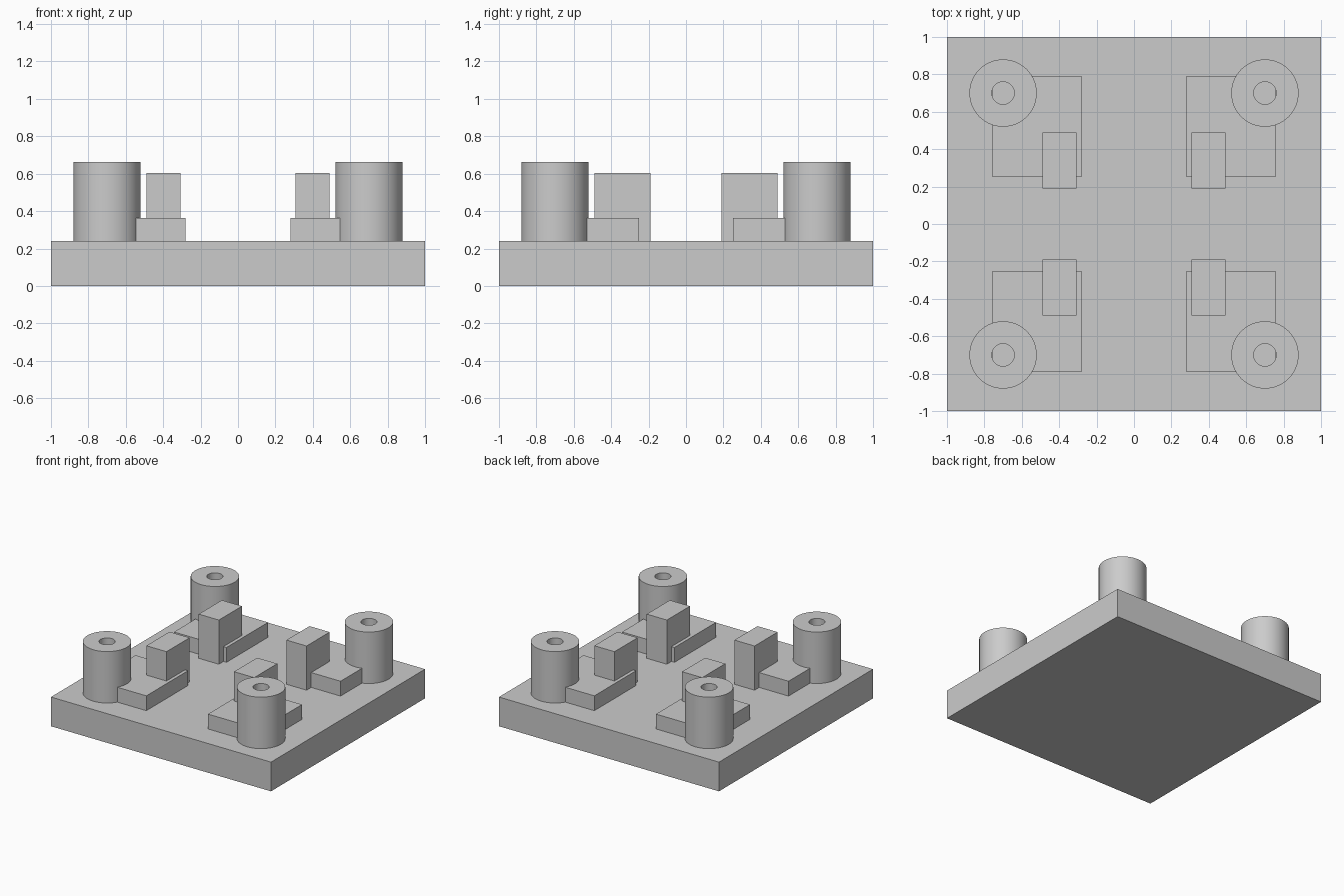
import bpy
import bmesh
import math
from mathutils import Vector

cube = bpy.data.objects.get("Cube")
if cube:
    bpy.data.objects.remove(cube, do_unlink=True)

grey = bpy.data.materials.new("light_grey")
grey.use_nodes = True
grey.diffuse_color = (0.6, 0.6, 0.6, 1)
grey.node_tree.nodes["Principled BSDF"].inputs["Base Color"].default_value = (0.6, 0.6, 0.6, 1)

PLATE_TOP = 0.24


def finish(name, bm):
    bmesh.ops.recalc_face_normals(bm, faces=bm.faces)
    mesh = bpy.data.meshes.new(name)
    bm.to_mesh(mesh)
    bm.free()
    mesh.materials.append(grey)
    obj = bpy.data.objects.new(name, mesh)
    bpy.context.collection.objects.link(obj)
    return obj


def box(name, low, high):
    low, high = Vector(low), Vector(high)
    bm = bmesh.new()
    bmesh.ops.create_cube(bm, size=1)
    bmesh.ops.scale(bm, vec=high - low, verts=bm.verts)
    bmesh.ops.translate(bm, vec=(low + high) / 2, verts=bm.verts)
    return finish(name, bm)


def tube(name, x, y, outer, inner, bottom, top):
    # Rectangular wall section spun around the vertical axis
    bm = bmesh.new()
    section = [(inner, bottom), (outer, bottom), (outer, top), (inner, top)]
    verts = [bm.verts.new((r, 0, z)) for r, z in section]
    edges = [bm.edges.new((verts[i], verts[(i + 1) % 4])) for i in range(4)]
    bmesh.ops.spin(bm, geom=verts + edges, cent=(0, 0, 0), axis=(0, 0, 1),
                   angle=math.tau, steps=64, use_merge=True)
    bmesh.ops.remove_doubles(bm, verts=bm.verts, dist=0.0001)
    bmesh.ops.translate(bm, vec=(x, y, 0), verts=bm.verts)
    obj = finish(name, bm)
    bpy.ops.object.select_all(action='DESELECT')
    obj.select_set(True)
    bpy.context.view_layer.objects.active = obj
    bpy.ops.object.shade_smooth_by_angle(angle=math.radians(30))


def corner_box(name, sx, sy, xs, ys, top):
    # Box in one quadrant, mirrored by the signs
    x, y = sorted(sx * v for v in xs), sorted(sy * v for v in ys)
    box(name, (x[0], y[0], PLATE_TOP), (x[1], y[1], top))


# Base plate
box("base_plate", (-1, -1, 0), (1, 1, PLATE_TOP))

# Each corner: hollow post, low pad and tall block
for sx, side in ((1, "left"), (-1, "right")):
    for sy, end in ((-1, "front"), (1, "back")):
        label = f"{end}_{side}"
        tube(f"{label}_post", sx * 0.7, sy * 0.7, 0.18, 0.06, PLATE_TOP, 0.663)
        corner_box(f"{label}_pad", sx, sy, (0.28, 0.757), (0.25, 0.79), 0.362)
        corner_box(f"{label}_block", sx, sy, (0.307, 0.49), (0.19, 0.49), 0.603)
